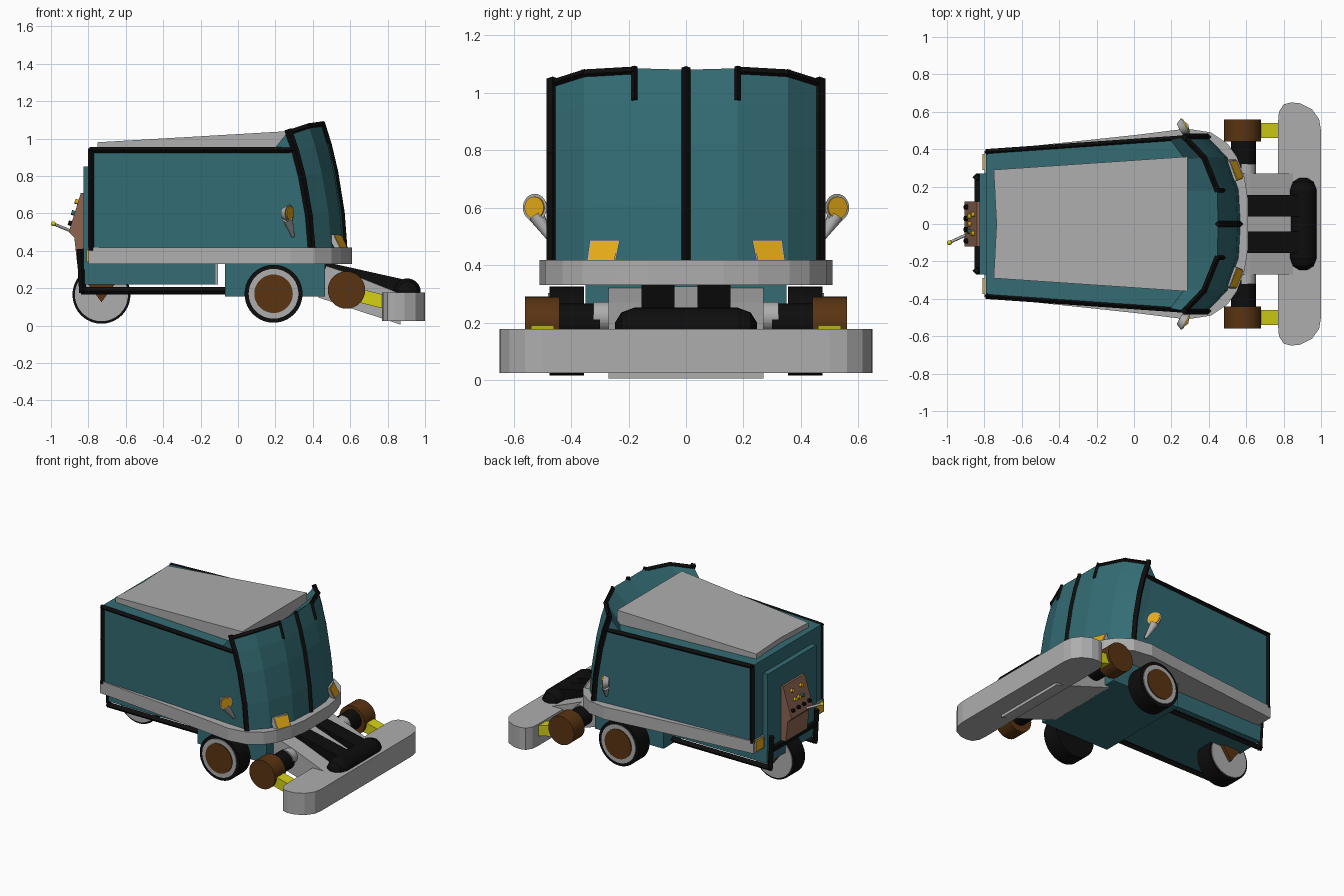
import bpy, bmesh, math
from mathutils import Vector

if "Cube" in bpy.data.objects:
    bpy.data.objects.remove(bpy.data.objects["Cube"])


def mat(name, *rgb):
    m = bpy.data.materials.new(name)
    m.diffuse_color = (*rgb, 1)
    m.use_nodes = True
    m.node_tree.nodes["Principled BSDF"].inputs["Base Color"].default_value = m.diffuse_color
    return m


TEAL = mat("teal paint", 0.033, 0.15, 0.175)
GREY = mat("light grey", 0.42, 0.42, 0.42)
BLACK = mat("black rubber", 0.004, 0.004, 0.004)
BROWN = mat("dark brown", 0.10, 0.034, 0.006)
PANEL = mat("panel brown", 0.27, 0.13, 0.085)
AMBER = mat("amber lens", 0.78, 0.40, 0.008)
YELLOW = mat("yellow", 0.66, 0.64, 0.008)


def mesh(name, verts, faces, m):
    """Mesh object with outward normals."""
    me = bpy.data.meshes.new(name)
    bm = bmesh.new()
    vs = [bm.verts.new(v) for v in verts]
    for f in faces:
        bm.faces.new([vs[i] for i in f])
    bmesh.ops.recalc_face_normals(bm, faces=bm.faces)
    bm.to_mesh(me)
    bm.free()
    me.materials.append(m)
    ob = bpy.data.objects.new(name, me)
    bpy.context.collection.objects.link(ob)
    return ob


def loft(name, a, b, m):
    """Solid between two matching rings."""
    n = len(a)
    faces = [[i, (i + 1) % n, n + (i + 1) % n, n + i] for i in range(n)]
    return mesh(name, list(a) + list(b), faces + [list(range(n)), list(range(n, 2 * n))], m)


def plan(name, pts, z0, z1, m):
    """Half outline (x, y>0) mirrored and raised from z0 to z1."""
    ring = pts + [(x, -y) for x, y in reversed(pts)]
    return loft(name, [(x, y, z0) for x, y in ring], [(x, y, z1) for x, y in ring], m)


def side(name, pts, y0, y1, m):
    """Side profile (x, z) extruded across y."""
    return loft(name, [(x, y0, z) for x, z in pts], [(x, y1, z) for x, z in pts], m)


def box(name, x0, x1, y0, y1, z0, z1, m):
    return side(name, [(x0, z0), (x1, z0), (x1, z1), (x0, z1)], y0, y1, m)


def rod(name, p, q, r, m, n=28, r2=None, smooth=True):
    """Cylinder or cone from p to q."""
    p, q = Vector(p), Vector(q)
    rot = (q - p).to_track_quat('Z', 'Y')
    ring = [Vector((math.cos(t), math.sin(t), 0)) for t in (2 * math.pi * i / n for i in range(n))]
    ob = loft(name, [p + rot @ (v * r) for v in ring],
              [q + rot @ (v * (r if r2 is None else r2)) for v in ring], m)
    if smooth:
        for f in ob.data.polygons:
            f.use_smooth = len(f.vertices) == 4
        ob.data.set_sharp_from_angle(angle=math.radians(40))
    return ob


def trim(name, path, r, m=BLACK):
    """Square section strip along a path."""
    for p, q in zip(path, path[1:]):
        d = (Vector(q) - Vector(p)).normalized() * r * 0.5
        rod(name, Vector(p) - d, Vector(q) + d, r, m, 4, smooth=False)


# main body, with slanted front edge that meets the hood
body = []
for z, xf in ((0.40, 0.395), (0.945, 0.30)):
    body.append([(-0.79, 0.385, z), (xf, 0.46, z), (xf, -0.46, z), (-0.79, -0.385, z)])
loft("body", body[0], body[1], TEAL)

# lid wedge on the roof
lid = [(-0.75, 0.29), (0.285, 0.36), (0.285, -0.36), (-0.75, -0.29), (-0.735, 0)]
loft("roof_lid", [(x, y, 0.94) for x, y in lid],
     [(x, y, 0.98 + 0.06 * (x + 0.75) / 1.03) for x, y in lid], GREY)

# faceted front hood: columns across y, rows going up, then down behind the rim
cols = [(0.465, 0.395, 0.27, 1.04), (0.355, 0.50, 0.375, 1.075),
        (0.18, 0.56, 0.445, 1.085), (0.0, 0.57, 0.45, 1.08)]
LEVELS = [(0, 0.0), (0.3, 0.13), (0.62, 0.42), (0.83, 0.7), (1, 1)]


def hood_column(y, xb, xt, zt):
    pts = [(xb + (xt - xb) * s, y, 0.40 + (zt - 0.40) * t) for t, s in LEVELS]
    return pts + [(0.19 if abs(y) > 0.4 else 0.27, y * 0.97, 0.94)]


grid = [hood_column(*c) for c in cols]
grid += [[(x, -y, z) for x, y, z in c] for c in reversed(grid[:3])]
R = len(grid[0])
faces = [[i * R + j, (i + 1) * R + j, (i + 1) * R + j + 1, i * R + j + 1]
         for i in range(len(grid) - 1) for j in range(R - 1)]
faces += [list(range(R)), list(range(6 * R, 7 * R))]
mesh("hood", [v for c in grid for v in c], faces, TEAL)
trim("hood_center_stripe", grid[3][:5], 0.016)

# band bumper around the body
plan("bumper_band", [(-0.80, 0.39), (0.0, 0.475), (0.28, 0.51), (0.41, 0.49), (0.50, 0.43),
                     (0.55, 0.36), (0.59, 0.25), (0.61, 0.13)], 0.33, 0.417, GREY)

# underbody
box("front_chassis", -0.07, 0.465, -0.35, 0.35, 0.155, 0.34, TEAL)
box("rear_skirt", -0.82, -0.12, -0.27, 0.27, 0.22, 0.34, TEAL)
box("skirt_end_plate", -0.12, -0.108, -0.27, 0.27, 0.22, 0.34, GREY)
box("rear_panel", -0.825, -0.78, -0.27, 0.27, 0.30, 0.85, TEAL)
box("rear_crossbar", -0.852, -0.825, -0.25, 0.25, 0.30, 0.33, BLACK)

# mouth ramp with two black belts and a roller
side("mouth_ramp", [(0.43, 0.15), (0.87, 0.005), (0.87, 0.17), (0.62, 0.27), (0.47, 0.32)], -0.27, 0.27, GREY)
side("ramp_rib", [(0.5, 0.25), (0.86, 0.15), (0.86, 0.20), (0.5, 0.325)], -0.04, 0.04, GREY)
rod("ramp_roller", (0.905, -0.18, 0.18), (0.905, 0.18, 0.18), 0.072, BLACK)

# wide front squeegee head
plan("front_head", [(0.77, 0.54), (0.775, 0.60), (0.80, 0.64), (0.84, 0.65), (0.89, 0.645),
                    (0.95, 0.615), (0.99, 0.56), (1.0, 0.50)], 0.025, 0.178, GREY)

# centre rear wheel with fork
rod("rear_tyre", (-0.73, -0.06, 0.165), (-0.73, 0.06, 0.165), 0.155, BLACK, 40)
side("rear_fork", [(-0.80, 0.22), (-0.73, 0.125), (-0.66, 0.22)], -0.09, 0.09, BROWN)

# control box at the rear with buttons and lever
side("control_box", [(-0.82, 0.71), (-0.84, 0.71), (-0.905, 0.50), (-0.875, 0.47),
                     (-0.86, 0.33), (-0.82, 0.33)], -0.12, 0.12, PANEL)
out = Vector((-0.955, 0, 0.296))
for row, (x, z) in enumerate([(-0.855, 0.66), (-0.873, 0.60), (-0.89, 0.545)]):
    for k, y in enumerate([(-0.05, 0.05), (-0.04, 0.0, 0.04), (-0.09, -0.03, 0.03, 0.09)][row]):
        p = Vector((x, y, z))
        m = [AMBER, (TEAL, AMBER, YELLOW)[k % 3], BLACK][row]
        rod("control_button", p, p + out * 0.018, 0.013, m, 12)
rod("control_lever", (-0.88, -0.05, 0.50), (-0.985, -0.098, 0.543), 0.008, GREY, 10)
bpy.ops.mesh.primitive_uv_sphere_add(segments=14, ring_count=8, radius=0.013, location=(-0.987, -0.1, 0.544))
knob = bpy.context.object
knob.name = "lever_knob"
knob.data.materials.append(YELLOW)

# everything that repeats on both sides
for s in (1, -1):
    # black seams round the side panel and the hood edge
    trim("side_panel_trim", [(-0.785, s * 0.385, 0.41), (-0.785, s * 0.385, 0.938), (0.29, s * 0.46, 0.938)], 0.016)
    edge = [(x, s * y, z) for x, y, z in grid[0][:5]]
    trim("hood_side_trim", edge, 0.02)
    rim = [(x, s * y, z - 0.01) for x, y, z in (g[4] for g in grid[:3])]
    trim("hood_rim_trim", rim, 0.016)
    a, b = Vector(grid[2][4]), Vector(grid[2][3])
    notch = [a, a.lerp(b, 0.9)]
    trim("hood_notch", [(v.x + 0.002, s * v.y, v.z) for v in notch], 0.012)

    # front wheels
    for name, y0, y1, r, m in (("front_tyre", 0.355, 0.475, 0.155, BLACK),
                               ("front_rim", 0.40, 0.48, 0.133, GREY),
                               ("front_hub", 0.40, 0.486, 0.103, BROWN)):
        rod(name, (0.19, s * y0, 0.17), (0.19, s * y1, 0.17), r, m, 40)
    rod("rear_rim", (-0.73, 0, 0.165), (-0.73, s * 0.066, 0.165), 0.142, GREY, 40)

    # side brush motors and their yellow arms
    rod("brush_drum", (0.58, s * 0.44, 0.19), (0.58, s * 0.56, 0.19), 0.10, BROWN, 32)
    rod("brush_axle", (0.585, s * 0.30, 0.20), (0.585, s * 0.44, 0.20), 0.067, BLACK)
    rod("brush_collar", (0.60, s * 0.26, 0.22), (0.60, s * 0.322, 0.22), 0.052, GREY)
    side("brush_arm", [(0.62, 0.13), (0.80, 0.085), (0.80, 0.16), (0.62, 0.205)], s * 0.46, s * 0.54, YELLOW)

    # belts on the mouth ramp and round roller ends
    side("ramp_belt", [(0.46, 0.25), (0.90, 0.13), (0.93, 0.235), (0.87, 0.25), (0.49, 0.335), (0.46, 0.335)],
         s * 0.04, s * 0.155, BLACK)
    rod("roller_end", (0.905, s * 0.18, 0.18), (0.905, s * 0.225, 0.18), 0.072, BLACK, r2=0.055)
    rod("roller_tip", (0.905, s * 0.225, 0.18), (0.905, s * 0.247, 0.18), 0.055, BLACK, r2=0.02)

    # round side lamps on stalks
    c, d = Vector((0.265, s * 0.52, 0.60)), Vector((0.87, s * 0.49, 0))
    rod("lamp_housing", c - d * 0.025, c + d * 0.012, 0.03, GREY, r2=0.048)
    rod("lamp_lens", c, c + d * 0.018, 0.038, AMBER)
    rod("lamp_stalk", c - Vector((0, 0, 0.03)), (0.295, s * 0.462, 0.475), 0.028, GREY, 12, 0.008)

    # square front indicators with grey frame, and rear indicators
    for name, m, e, o in (("indicator_frame", GREY, 0.005, 0.0), ("indicator_lens", AMBER, 0.0, 0.005)):
        q = [(0.584 - 0.004, 0.25 - e, 0.415), (0.545, 0.34 + e, 0.415),
             (0.51, 0.33 + e, 0.482 + e), (0.55, 0.235 - e, 0.482 + e)]
        loft(name, [(x - 0.03, s * y, z) for x, y, z in q], [(x + o, s * y, z) for x, y, z in q], m)
    box("rear_indicator", -0.81, -0.80, s * 0.29, s * 0.375, 0.34, 0.41, AMBER)

    # lower black rails turning up at the rear
    trim("lower_rail", [(-0.07, s * 0.25, 0.185), (-0.83, s * 0.25, 0.185), (-0.842, s * 0.25, 0.40)], 0.02)
